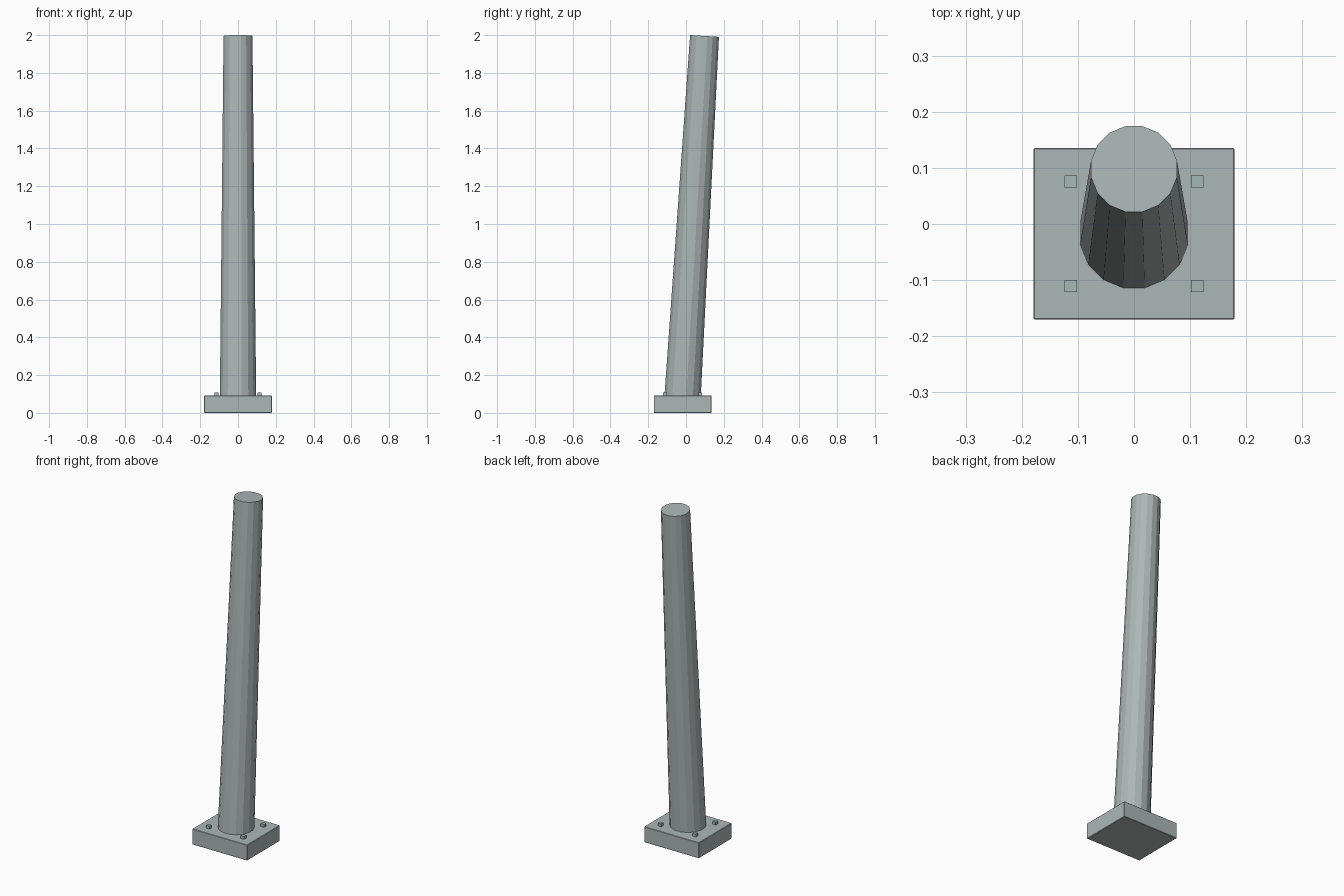
import bpy
import math
from mathutils import Vector, Matrix

if "Cube" in bpy.data.objects:
    bpy.data.objects.remove(bpy.data.objects["Cube"])


def paint(ob, mat):
    ob.data.materials.append(mat)


def material(name, color):
    mat = bpy.data.materials.new(name)
    mat.diffuse_color = (*color, 1)
    mat.use_nodes = True
    mat.node_tree.nodes["Principled BSDF"].inputs["Base Color"].default_value = mat.diffuse_color
    return mat


def box(name, center, size, mat, bevel=0.0):
    bpy.ops.mesh.primitive_cube_add(size=1, location=center)
    ob = bpy.context.object
    ob.name = name
    ob.scale = size
    bpy.ops.object.transform_apply(location=False, rotation=False, scale=True)
    if bevel:
        mod = ob.modifiers.new("edge_bevel", 'BEVEL')
        mod.width = bevel
        mod.segments = 1
    paint(ob, mat)
    return ob


steel = material("grey_green_metal", (0.41, 0.48, 0.47))
bolt_steel = material("bolt_metal", (0.37, 0.49, 0.47))

PLATE_Y = -0.0175
PLATE_TOP = 0.092

# Base plate
box("base_plate", (0, PLATE_Y, PLATE_TOP / 2), (0.358, 0.306, PLATE_TOP), steel, 0.002)

# Four square bolt heads
for sx in (-1, 1):
    for sy in (-1, 1):
        box("bolt", (sx * 0.113, PLATE_Y + sy * 0.093, 0.098),
            (0.022, 0.021, 0.022), bolt_steel)

# Leaning tapered post with 16 flat sides
bottom = Vector((0, PLATE_Y - 0.0005, 0.086))
top = Vector((0, 0.098, 1.9954))
axis = top - bottom
bpy.ops.mesh.primitive_cone_add(vertices=16, radius1=0.098, radius2=0.078,
                                depth=axis.length)
post = bpy.context.object
post.name = "leaning_post"
# Half-step turn puts flat sides at the front and the sides
post.data.transform(Matrix.Rotation(math.pi / 16, 4, 'Z'))
post.location = (bottom + top) / 2
post.rotation_euler = (-math.atan2(axis.y, axis.z), 0, 0)
paint(post, steel)
